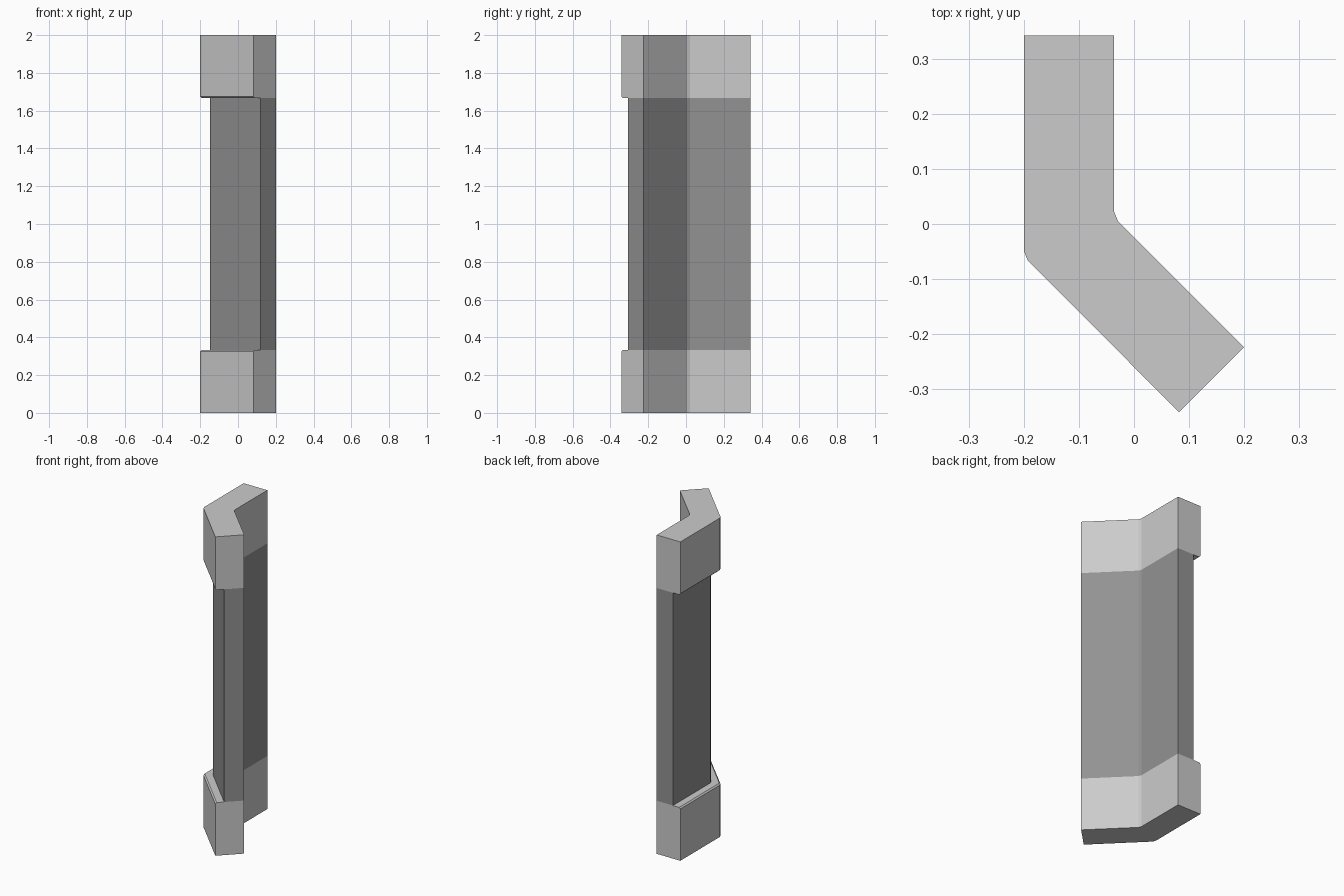
import bpy, bmesh

if "Cube" in bpy.data.objects:
    bpy.data.objects.remove(bpy.data.objects["Cube"])

C = 0.5 ** 0.5   # cos 45
T = 0.01         # chamfer length at the bend


def section(d):
    """Bent wall cross-section with its outer side moved in by d."""
    x = -0.2 + d
    y = -0.059 + (2 ** 0.5 - 1) * d
    return [
        (-0.036, 0.342), (x, 0.342),                        # back end
        (x, y + T), (x + T * C, y - T * C),                 # outer bend
        (0.082 + d * C, -0.342 + d * C), (0.2, -0.224),     # front end
        (-0.036 + T * C, 0.012 - T * C), (-0.036, 0.012 + T),  # inner bend
    ]


def grey(name, v):
    mat = bpy.data.materials.new(name)
    mat.diffuse_color = (v, v, v, 1)
    mat.use_nodes = True
    mat.node_tree.nodes["Principled BSDF"].inputs["Base Color"].default_value = mat.diffuse_color
    return mat


def loft(name, levels, mats):
    bm = bmesh.new()
    rings = [[bm.verts.new((x, y, z)) for x, y in section(d)] for z, d in levels]
    for a, b in zip(rings, rings[1:]):
        shaft = b[0].co.z - a[0].co.z > 1       # the long middle band
        for i in range(len(a)):
            j = (i + 1) % len(a)
            bm.faces.new((a[i], a[j], b[j], b[i])).material_index = int(shaft)
    bm.faces.new(rings[0])
    bm.faces.new(rings[-1])
    # the ledge rings coincide everywhere but on the outer side
    bmesh.ops.remove_doubles(bm, verts=bm.verts, dist=1e-5)
    bmesh.ops.recalc_face_normals(bm, faces=bm.faces)
    mesh = bpy.data.meshes.new(name)
    bm.to_mesh(mesh)
    bm.free()
    for m in mats:
        mesh.materials.append(m)
    obj = bpy.data.objects.new(name, mesh)
    bpy.context.collection.objects.link(obj)
    return obj


# base block, chamfered lip, recessed shaft; mirrored for the top
half = [(0, 0), (0.325, 0), (0.333, 0.008), (0.333, 0.051)]
loft("angled_wall_column", half + [(2 - z, d) for z, d in reversed(half)],
     [grey("block_grey", 0.55), grey("shaft_grey", 0.29)])
